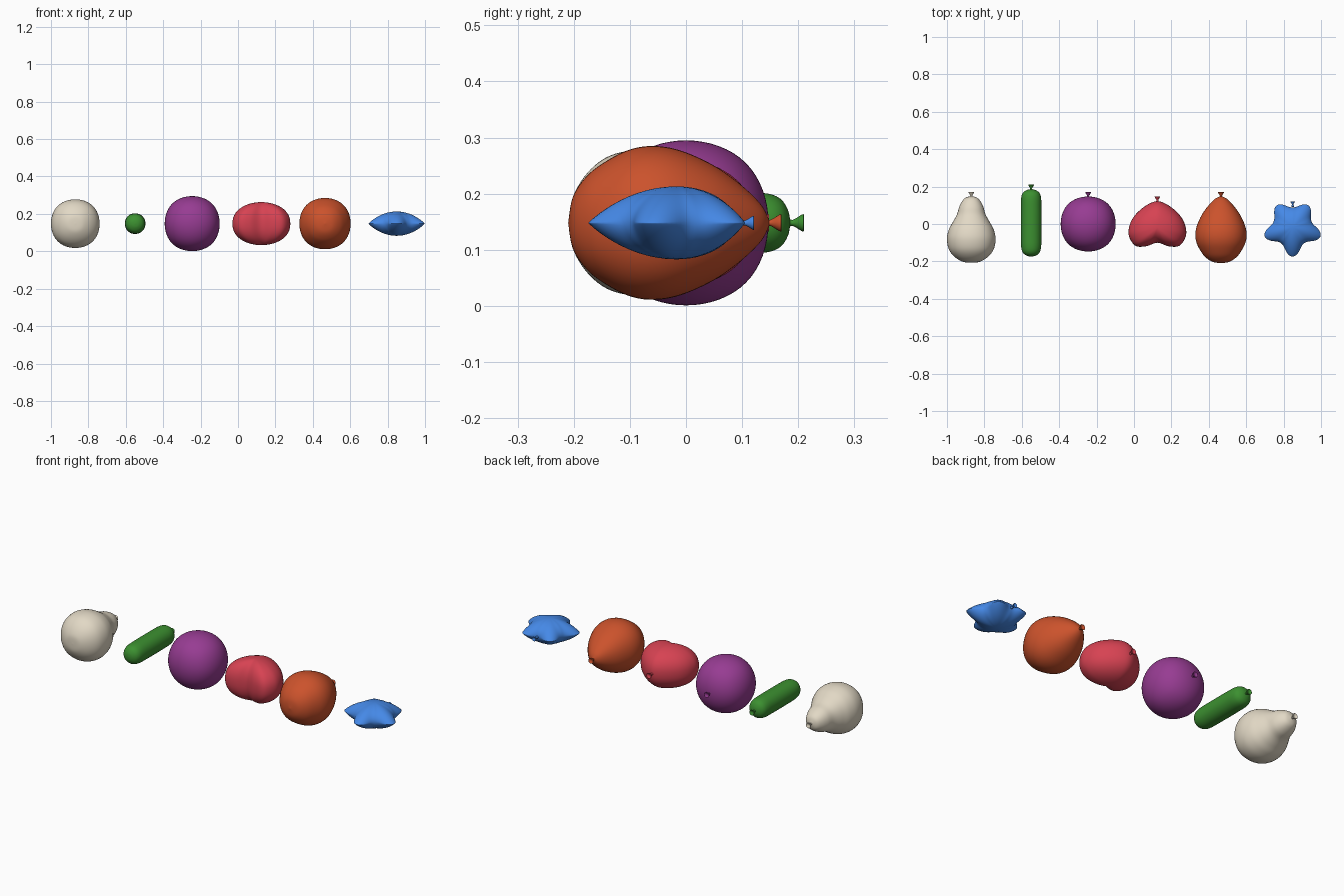
import bpy, bmesh
from math import sin, cos, pi, atan2
from mathutils import Vector

if "Cube" in bpy.data.objects:
    bpy.data.objects.remove(bpy.data.objects["Cube"])

Z = 0.148   # height of every balloon axis


def material(name, rgb):
    m = bpy.data.materials.new(name)
    m.diffuse_color = (*rgb, 1)
    m.use_nodes = True
    m.node_tree.nodes["Principled BSDF"].inputs["Base Color"].default_value = m.diffuse_color
    return m


def finish(name, bm, mat):
    bmesh.ops.recalc_face_normals(bm, faces=bm.faces)
    me = bpy.data.meshes.new(name)
    bm.to_mesh(me)
    bm.free()
    for p in me.polygons:
        p.use_smooth = True
    me.materials.append(mat)
    ob = bpy.data.objects.new(name, me)
    bpy.context.collection.objects.link(ob)
    return ob


def spline(pts, steps, closed=False):
    # Catmull-Rom curve through the points
    n = len(pts)
    P = [Vector(p) for p in pts]
    get = (lambda i: P[i % n]) if closed else (lambda i: P[min(max(i, 0), n - 1)])
    out = []
    for i in range(n if closed else n - 1):
        a, b, c, d = (get(i + k) for k in (-1, 0, 1, 2))
        for s in range(steps):
            t = s / steps
            out.append(0.5 * (2 * b + (c - a) * t + (2 * a - 5 * b + 4 * c - d) * t * t
                              + (3 * b - a - 3 * c + d) * t ** 3))
    if not closed:
        out.append(P[-1])
    return out


def skin(bm, rings, start, end):
    vs = [[bm.verts.new(p) for p in r] for r in rings]
    n = len(vs[0])
    for a, b in zip(vs, vs[1:]):
        for i in range(n):
            j = (i + 1) % n
            bm.faces.new((a[i], a[j], b[j], b[i]))
    for ring, tip in ((vs[0], start), (vs[-1], end)):
        t = bm.verts.new(tip)
        for i in range(n):
            bm.faces.new((ring[i], ring[(i + 1) % n], t))


def lathe(name, x, prof, mat, square=0.013, steps=6, n=48):
    # (y, radius) profile turned around the y axis, slightly squared section
    bm = bmesh.new()
    pts = spline(prof, steps)
    rings = []
    for y, r in pts[1:-1]:
        ring = []
        for i in range(n):
            a = 2 * pi * i / n
            q = max(r, 0.0005) * (1 + square * (1 - cos(4 * a)))
            ring.append((x + q * cos(a), y, Z + q * sin(a)))
        rings.append(ring)
    skin(bm, rings, (x, pts[0][0], Z), (x, pts[-1][0], Z))
    return finish(name, bm, mat)


def pillow(name, x, cy, outline, power, h, mat, n=14):
    # outline inflated above and below its plane; power(point) shapes the rim
    bm = bmesh.new()
    rings = []
    for k in range(1, 2 * n):
        a = pi * k / (2 * n)
        t, c = sin(2 * a / 2), cos(a)
        sgn = 1 if c >= 0 else -1
        c = 0 if k == n else abs(c)
        rings.append([(x + p[0] * t, cy + (p[1] - cy) * t, Z + sgn * h * c ** power(p))
                      for p in outline])
    skin(bm, rings, (x, cy, Z + h), (x, cy, Z - h))
    return finish(name, bm, mat)


def knot(name, x, y, mat, s=1.0):
    # pinched neck and flared lip
    prof = [(-.012, 0), (-.012, .009), (0, .006), (.006, .006), (.02, .0145), (.024, .0145), (.02, .007), (.018, 0)]
    return lathe(name, x, [(y + a * s, r * s) for a, r in prof], mat, 0, 3, 16)


cream = material("cream", (.76, .69, .56))
green = material("green", (.045, .28, .03))
purple = material("purple", (.31, .045, .29))
red = material("red", (.68, .055, .085))
orange = material("orange", (.6, .085, .025))
blue = material("blue", (.06, .25, .8))

# pear balloon
lathe("pear_balloon", -.87, [(-.207, 0), (-.202, .045), (-.175, .09), (-.135, .12), (-.08, .13),
      (-.03, .12), (.01, .099), (.05, .077), (.09, .065), (.12, .05), (.14, .031), (.15, 0)], cream)
knot("pear_knot", -.87, .148, cream)

# long balloon
lathe("long_balloon", -.55, [(-.174, 0), (-.17, .022), (-.155, .043), (-.125, .053), (-.06, .055),
      (.08, .055), (.14, .053), (.168, .043), (.182, .022), (.186, 0)], green, .005)
knot("long_knot", -.55, .186, green)

# round balloon from a subdivided cube
bm = bmesh.new()
bmesh.ops.create_cube(bm, size=2 * .147 / .8395)
round_b = finish("round_balloon", bm, purple)
round_b.location = (-.245, 0, Z)
sub = round_b.modifiers.new("Subdivision", 'SUBSURF')
sub.levels = sub.render_levels = 4
knot("round_knot", -.245, .146, purple)

# heart balloon
half = [(.043, .109), (.09, .077), (.128, .036), (.15, -.012), (.152, -.065), (.118, -.116), (.06, -.119)]
heart = [(0, .122)] + half + [(0, -.1)] + [(-a, b) for a, b in reversed(half)]
pillow("heart_balloon", .125, -.02, spline(heart, 5, True), lambda p: .88, .115, red)
knot("heart_knot", .125, .124, red)

# egg balloon
lathe("egg_balloon", .465, [(-.21, 0), (-.202, .045), (-.18, .08), (-.15, .105), (-.105, .129),
      (-.06, .137), (-.01, .129), (.05, .102), (.1, .066), (.135, .031), (.15, 0)], orange)
knot("egg_knot", .465, .146, orange)

# star balloon
SY = -.017


def tipness(a):
    return (1 + cos(5 * (a + pi / 2))) / 2


star = []
for i in range(100):
    a = 2 * pi * i / 100
    tip = .144 if sin(a) > .3 else .157
    r = .106 + (tip - .106) * tipness(a) ** 1.3
    star.append((r * cos(a), SY + r * sin(a)))
pillow("star_balloon", .848, SY, star, lambda p: 1.05 + .8 * tipness(atan2(p[1] - SY, p[0])), .065, blue)
knot("star_knot", .848, .102, blue, .8)
